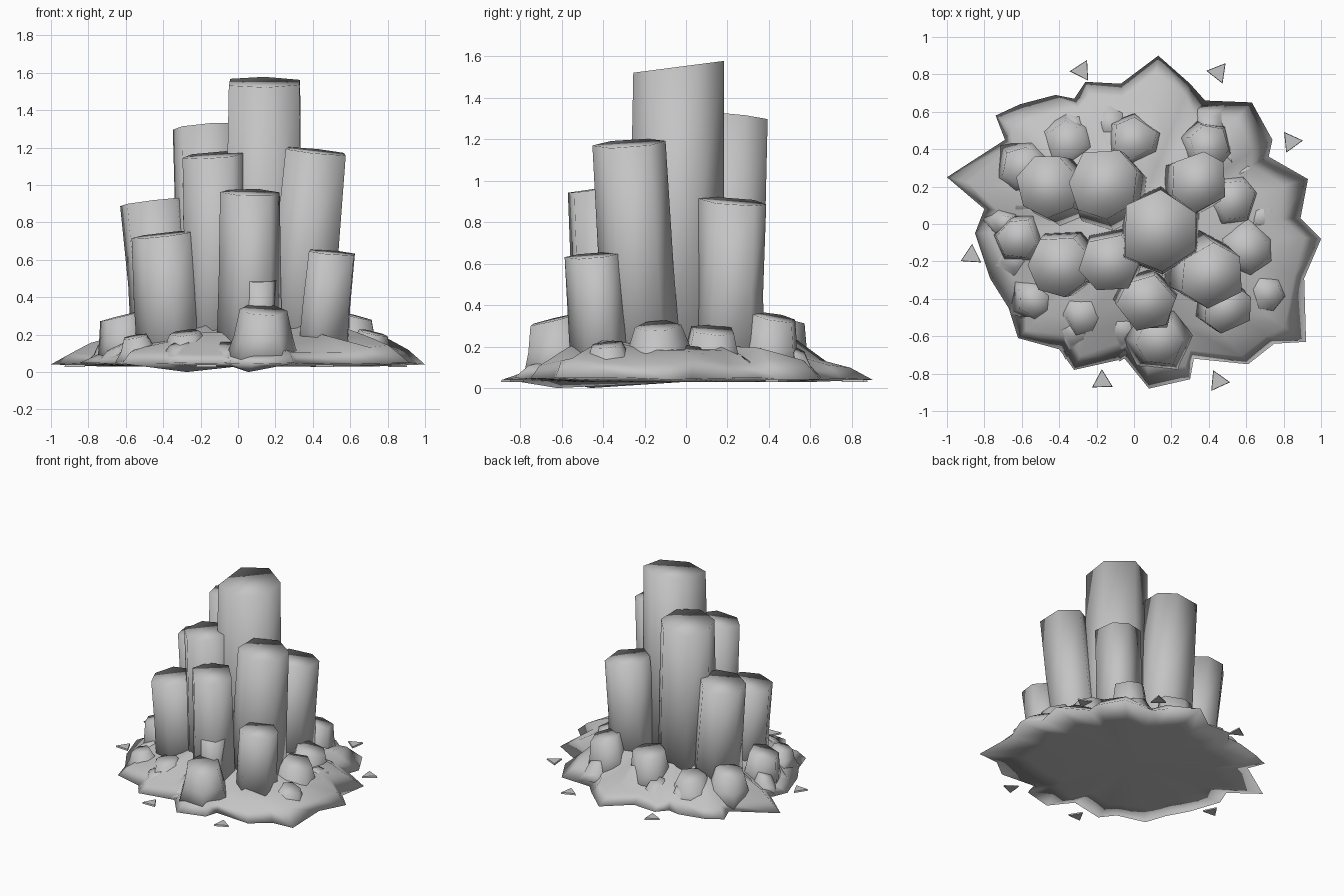
import bpy, bmesh, math, random
from mathutils import Vector

if "Cube" in bpy.data.objects:
    bpy.data.objects.remove(bpy.data.objects["Cube"])
random.seed(4)

stone = bpy.data.materials.new("grey stone")
stone.diffuse_color = (0.55, 0.55, 0.55, 1)
stone.use_nodes = True
stone.node_tree.nodes["Principled BSDF"].inputs["Base Color"].default_value = stone.diffuse_color


def finish(name, bm, smooth=True):
    bmesh.ops.recalc_face_normals(bm, faces=bm.faces)
    me = bpy.data.meshes.new(name)
    bm.to_mesh(me)
    bm.free()
    me.materials.append(stone)
    for p in me.polygons:
        p.use_smooth = smooth
    ob = bpy.data.objects.new(name, me)
    bpy.context.collection.objects.link(ob)
    return ob


def bridge(bm, a, b):
    n = len(a)
    for i in range(n):
        bm.faces.new((a[i], a[(i + 1) % n], b[(i + 1) % n], b[i]))


def prism(name, x, y, r, h, sides=6, rot=0.0, lean=0.8, flare=1.1, jit=0.04, tilt=0.13):
    """Leaning stone prism: (x, y) is the cap centre, the cap slopes down outward."""
    bm = bmesh.new()
    top, out = Vector((x, y)), Vector((x, y)).normalized()
    if r > 0.2:
        out = Vector((0, -1))
    wob = [(random.uniform(-.15, .15), random.uniform(1 - jit, 1 + jit)) for _ in range(sides)]
    rings = []
    for t, s in ((0, flare), (0.5, 1 + (flare - 1) * 0.4), (1, 1)):
        c = top * (lean + (1 - lean) * t)
        ring = []
        for i, (da, dr) in enumerate(wob):
            a = rot + math.tau * i / sides + da
            d = Vector((math.cos(a), math.sin(a))) * r * s * dr
            if t == 0.5:
                d *= random.uniform(0.95, 1.04)
            z = 0.05 + (h - 0.05) * t - t * tilt * d.dot(out)
            ring.append(bm.verts.new((c.x + d.x, c.y + d.y, z)))
        rings.append(ring)
    for a, b in zip(rings, rings[1:]):
        bridge(bm, a, b)
    bm.faces.new(rings[0])
    bm.faces.new(rings[-1])
    return finish(name, bm)


# Tall stone columns: x, y, radius, height, sides, rotation, lean
columns = [
    (0.135, -0.035, 0.225, 1.55, 6, 0.52, 1.0),
    (-0.16, 0.215, 0.195, 1.31, 7, 0.3, 0.75),
    (0.42, -0.28, 0.18, 1.18, 6, 0.52, 0.78),
    (-0.13, -0.21, 0.165, 1.16, 6, 0.2, 0.85),
    (0.065, -0.425, 0.155, 0.96, 6, 0.1, 0.92),
    (0.35, 0.23, 0.165, 0.90, 6, 0.52, 0.88),
    (-0.455, 0.2, 0.175, 0.91, 7, 0.2, 0.82),
    (-0.40, -0.22, 0.17, 0.735, 7, 0.3, 0.88),
    (0.50, -0.45, 0.135, 0.64, 6, 0.4, 0.9),
    (0.12, -0.48, 0.09, 0.49, 5, 0.5, 0.95),
]
for i, (x, y, r, h, n, rot, lean) in enumerate(columns):
    prism(f"column_{i + 1}", x, y, r, h, n, rot, lean)

# Low broken stumps around the foot: x, y, radius, height, flare
stumps = [
    (0.14, -0.64, 0.13, 0.33, 1.6), (0.0, 0.46, 0.12, 0.34, 1.5),
    (0.41, 0.43, 0.11, 0.34, 1.6), (0.54, 0.13, 0.11, 0.28, 1.6),
    (0.62, -0.14, 0.11, 0.30, 2.0), (-0.62, -0.08, 0.11, 0.30, 1.4),
    (-0.60, 0.31, 0.10, 0.29, 1.8), (-0.36, 0.45, 0.10, 0.24, 2.0),
    (-0.28, -0.5, 0.08, 0.21, 2.2), (-0.55, -0.42, 0.07, 0.19, 2.2),
    (0.72, -0.38, 0.08, 0.21, 2.0),
]
for i, (x, y, r, h, fl) in enumerate(stumps):
    prism(f"stump_{i + 1}", x, y, r, h, 6, i * 0.4, 0.95, fl, 0.08, 0.25)

# Rubble mound: ragged outline stepped inward and upward
outline = [
    (.13, .90), (.3, .75), (.38, .66), (.63, .65), (.74, .45), (.72, .36), (.93, .24),
    (.89, .03), (1, -.08), (.91, -.29), (.92, -.63), (.75, -.64), (.61, -.75), (.32, -.72),
    (.3, -.83), (.08, -.88), (-.05, -.72), (-.32, -.78), (-.4, -.67), (-.62, -.61),
    (-.67, -.45), (-.77, -.29), (-.85, -.05), (-.8, .08), (-1, .25), (-.69, .45),
    (-.74, .58), (-.61, .64), (-.42, .69), (-.32, .67), (-.26, .76), (-.07, .75)]
bm = bmesh.new()
rings = []
for s, z, j in ((0.7, 0.03, 0), (1, 0.045, 0.005), (0.9, 0.095, 0.02), (0.76, 0.15, 0.03),
                (0.6, 0.20, 0.04), (0.42, 0.24, 0.03), (0.2, 0.25, 0.02)):
    ring = []
    for x, y in outline:
        k = s * (1 + random.uniform(-1, 1) * (0.05 if 0.3 < s < 1 else 0))
        bump = 0.03 if x > 0.6 and 0.7 < s < 1 else 0
        ring.append(bm.verts.new((x * k, y * k, z + bump + random.uniform(-j, j))))
    rings.append(ring)
for i in (15, 18):          # two dips of the underside touch the ground
    rings[0][i].co.z = 0.0
for a, b in zip(rings, rings[1:]):
    bridge(bm, a, b)
for ring, z in ((rings[0], 0.03), (rings[-1], 0.25)):
    c = bm.verts.new((0, 0, z))
    for i in range(len(ring)):
        bm.faces.new((ring[i], ring[(i + 1) % len(ring)], c))
finish("rubble_mound", bm)

# Leaning slabs of rubble on the skirt
for i in range(18):
    a = math.tau * i / 18 + random.uniform(-.12, .12)
    d = random.uniform(0.6, 0.74)
    prism(f"rubble_{i + 1}", d * math.cos(a), d * math.sin(a) * 0.9, random.uniform(.045, .065),
          random.uniform(.13, .19), 5, a, 1.0, 2.4, 0.15, 0.5)

# Loose flat chips lying around the mound: x, y, direction of the tip
chips = [(-.28, .82, 1.1), (.45, .81, .9), (.84, .44, 0.1),
         (-.87, -.17, 3.6), (-.17, -.84, 1.6), (.45, -.84, 2.0)]
for i, (x, y, a) in enumerate(chips):
    bm = bmesh.new()
    low, high = [[bm.verts.new((x + r * math.cos(a + k * math.tau / 3),
                                y + r * math.sin(a + k * math.tau / 3), z))
                  for k in range(3)] for r, z in ((0.064, 0.028), (0.06, 0.04))]
    bridge(bm, low, high)
    bm.faces.new(low)
    bm.faces.new(high)
    finish(f"chip_{i + 1}", bm, False)
